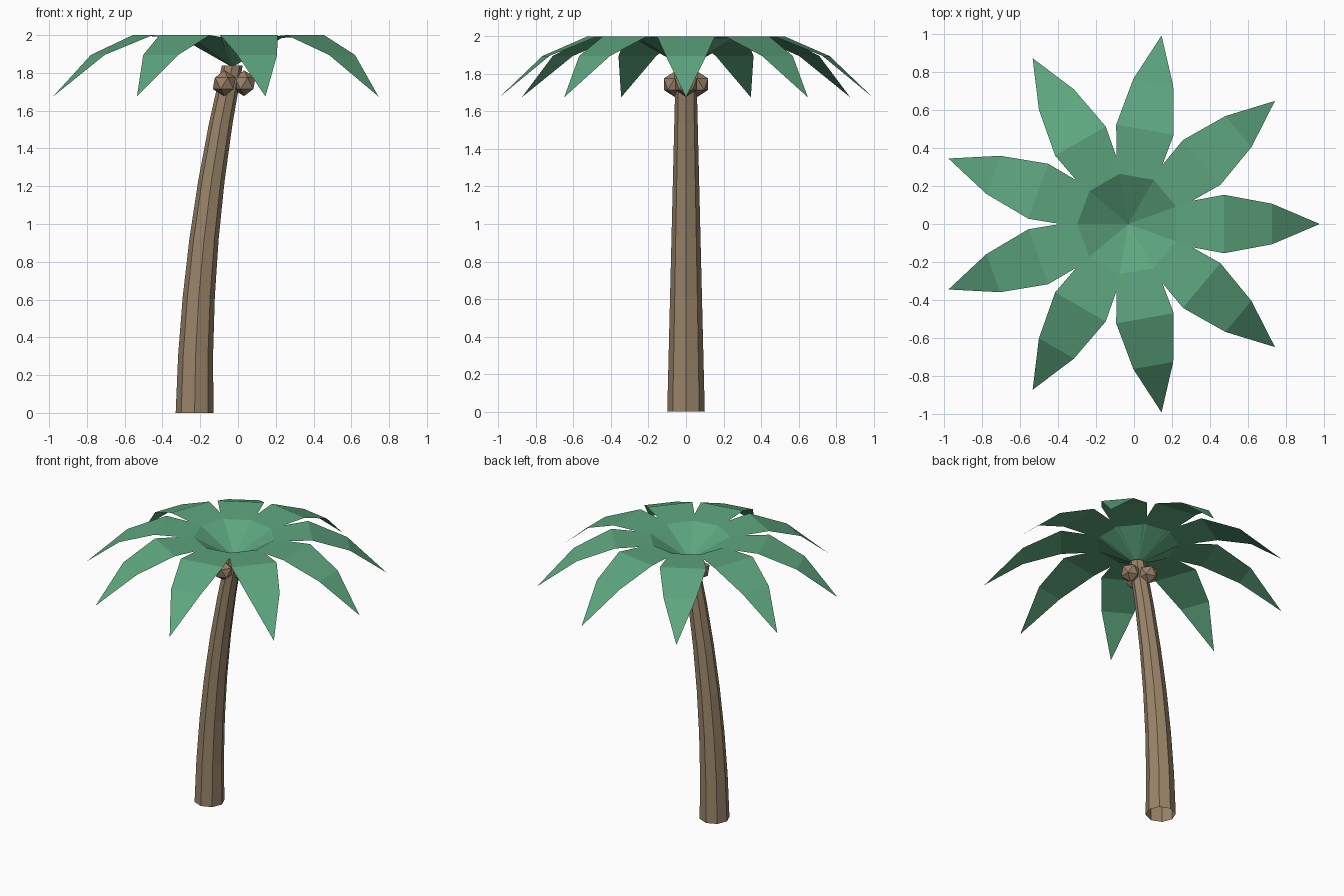
import bpy, bmesh, math
from mathutils import Matrix, Vector

if "Cube" in bpy.data.objects:
    bpy.data.objects.remove(bpy.data.objects["Cube"])

CROWN_X = -0.03


def material(name, color):
    mat = bpy.data.materials.new(name)
    mat.diffuse_color = (*color, 1)
    mat.use_nodes = True
    mat.node_tree.nodes["Principled BSDF"].inputs["Base Color"].default_value = mat.diffuse_color
    return mat


def finish(bm, name, mat):
    mesh = bpy.data.meshes.new(name)
    bm.to_mesh(mesh)
    bm.free()
    mesh.materials.append(mat)
    obj = bpy.data.objects.new(name, mesh)
    bpy.context.collection.objects.link(obj)
    return obj


bark = material("bark", (0.32, 0.23, 0.14))
green = material("leaf_green", (0.11, 0.38, 0.21))
husk = material("husk", (0.32, 0.22, 0.14))

# Trunk: eight-sided open tube, tapering and leaning along a parabola
bm = bmesh.new()
SIDES, STEPS, HEIGHT = 8, 6, 1.84
rings = []
for i in range(STEPS + 1):
    t = i / STEPS
    cx = -0.23 + 0.2 * t * t
    r = 0.1 - 0.045 * t
    rings.append([bm.verts.new((cx + r * math.cos(k * math.tau / SIDES),
                                r * math.sin(k * math.tau / SIDES),
                                t * HEIGHT)) for k in range(SIDES)])
for low, high in zip(rings, rings[1:]):
    for k in range(SIDES):
        n = (k + 1) % SIDES
        bm.faces.new((low[k], low[n], high[n], high[k]))
finish(bm, "trunk", bark)

# Fronds: nine flat blades rising from the crown point, then drooping
ROWS = [(0.2525, 0.107, 1.985), (0.505, 0.154, 2.0), (0.758, 0.107, 1.895)]
for k in range(9):
    bm = bmesh.new()
    root = bm.verts.new((0, 0, 1.83))
    tip = bm.verts.new((1.01, 0, 1.675))
    rows = [(bm.verts.new((d, -w, z)), bm.verts.new((d, w, z))) for d, w, z in ROWS]
    bm.faces.new((root, *rows[0]))
    for (a, b), (c, d) in zip(rows, rows[1:]):
        bm.faces.new((a, c, d, b))
    bm.faces.new((rows[-1][0], tip, rows[-1][1]))
    bm.transform(Matrix.Translation((CROWN_X, 0, 0)) @ Matrix.Rotation(math.radians(40 * k), 4, 'Z'))
    finish(bm, f"frond_{k + 1}", green)

# Coconuts: three low-poly balls around the trunk top
for k in range(3):
    a = k * math.tau / 3
    pos = Vector((CROWN_X - 0.008 + 0.07 * math.cos(a), 0.07 * math.sin(a), 1.745))
    bm = bmesh.new()
    bmesh.ops.create_icosphere(bm, subdivisions=1, radius=0.068, matrix=Matrix.Translation(pos))
    finish(bm, f"coconut_{k + 1}", husk)
